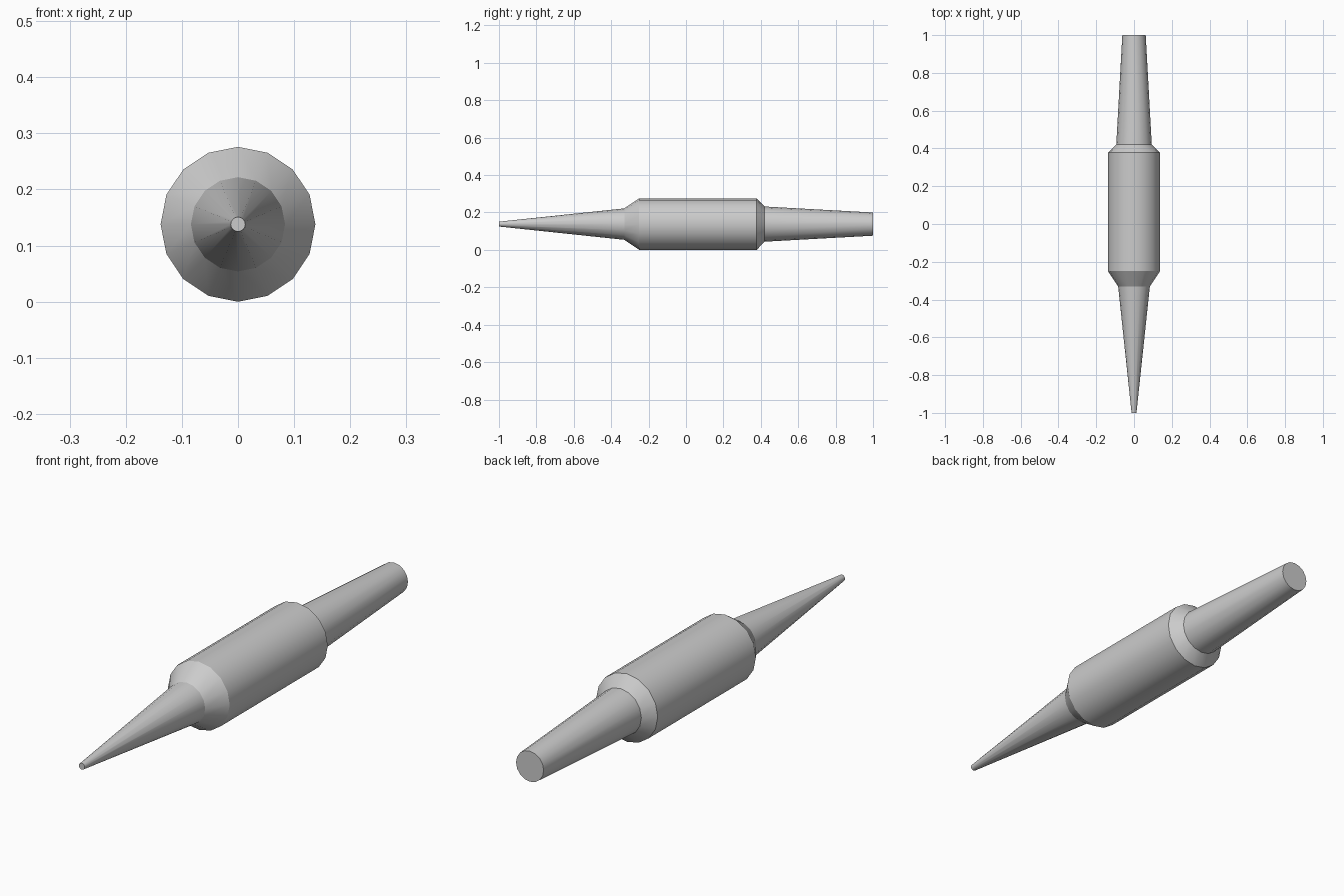
import bpy, bmesh
from math import sin, cos, pi, radians

if "Cube" in bpy.data.objects:
    bpy.data.objects.remove(bpy.data.objects["Cube"])

SIDES = 16
R = 0.138          # barrel radius, also the height of the axis


def lathe(name, profile, cap_front=False, cap_back=False):
    """Revolve (y, radius) points, listed front to back, around the long axis."""
    bm = bmesh.new()
    rings = []
    for y, r in profile:
        rings.append([bm.verts.new((r * cos(2 * pi * i / SIDES), y,
                                    R + r * sin(2 * pi * i / SIDES)))
                      for i in range(SIDES)])
    for a, b in zip(rings, rings[1:]):
        for i in range(SIDES):
            j = (i + 1) % SIDES
            bm.faces.new((a[i], a[j], b[j], b[i]))
    if cap_front:
        bm.faces.new(rings[0][::-1])
    if cap_back:
        bm.faces.new(rings[-1])
    # outward direction: side normals must point away from the axis
    bm.normal_update()
    for f in bm.faces:
        c, n = f.calc_center_median(), f.normal
        out = n.x * c.x + n.z * (c.z - R)
        if abs(n.y) > 0.99:
            out = n.y * c.y
        if out < 0:
            f.normal_flip()
    mesh = bpy.data.meshes.new(name)
    bm.to_mesh(mesh)
    bm.free()
    ob = bpy.data.objects.new(name, mesh)
    bpy.context.collection.objects.link(ob)
    bpy.ops.object.select_all(action='DESELECT')
    ob.select_set(True)
    bpy.context.view_layer.objects.active = ob
    bpy.ops.object.shade_smooth_by_angle(angle=radians(30))
    return ob


# Long pointed tip
lathe("tapered_tip", [(-1.0, 0.013), (-0.33, 0.084)], cap_front=True)
# Thick barrel with a sloped shoulder at each end
lathe("barrel", [(-0.33, 0.084), (-0.25, R), (0.378, R), (0.42, 0.094)])
# Slightly tapered rear shaft
lathe("rear_shaft", [(0.42, 0.094), (1.0, 0.062)], cap_back=True)
